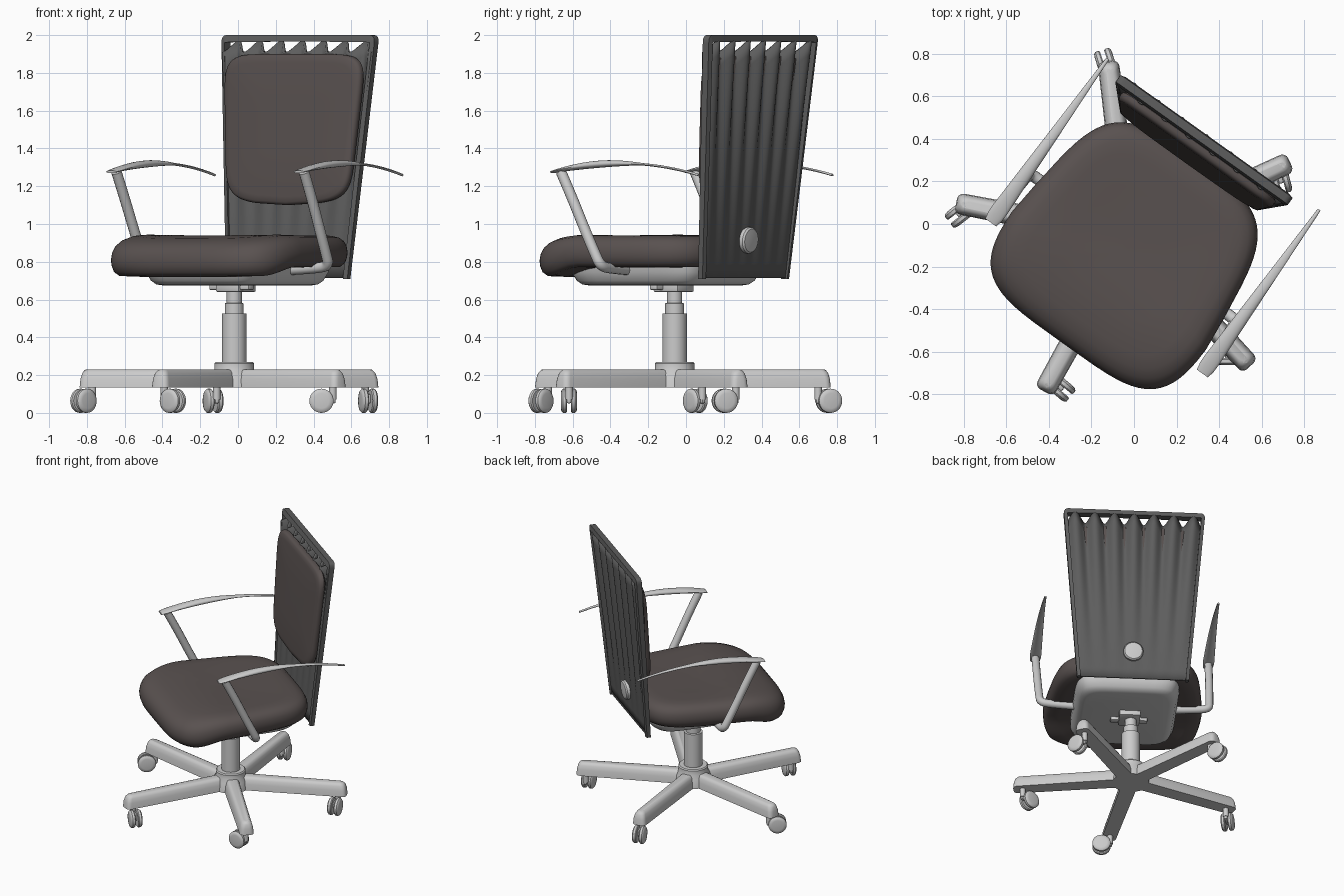
import bpy, bmesh
from math import sin, cos, pi, radians
from mathutils import Matrix, Vector

if "Cube" in bpy.data.objects:
    bpy.data.objects.remove(bpy.data.objects["Cube"])

POLE = Vector((-0.02, -0.06, 0))
BASE = Matrix.Translation(POLE)
# the upper chair is swivelled on the base
CHAIR = Matrix.Translation((0.013, -0.083, 0)) @ Matrix.Rotation(radians(-35.5), 4, 'Z')


def material(name, col):
    m = bpy.data.materials.new(name)
    m.diffuse_color = (*col, 1)
    m.use_nodes = True
    m.node_tree.nodes["Principled BSDF"].inputs["Base Color"].default_value = m.diffuse_color
    return m


FABRIC = material("fabric", (0.10, 0.083, 0.08))
PLASTIC = material("dark_plastic", (0.11, 0.11, 0.11))


def finish(name, bm, matrix, mat=None, angle=35):
    bmesh.ops.recalc_face_normals(bm, faces=bm.faces[:])
    me = bpy.data.meshes.new(name)
    bm.to_mesh(me)
    bm.free()
    ob = bpy.data.objects.new(name, me)
    bpy.context.collection.objects.link(ob)
    ob.matrix_world = matrix
    if mat:
        me.materials.append(mat)
    bpy.ops.object.select_all(action='DESELECT')
    bpy.context.view_layer.objects.active = ob
    ob.select_set(True)
    bpy.ops.object.shade_smooth_by_angle(angle=radians(angle))
    return ob


def loft(name, rings, matrix, mat=None, angle=35):
    """Skin a list of closed rings and cap both ends."""
    bm = bmesh.new()
    vs = [[bm.verts.new(p) for p in r] for r in rings]
    n = len(rings[0])
    for a, b in zip(vs, vs[1:]):
        for i in range(n):
            j = (i + 1) % n
            bm.faces.new((a[i], a[j], b[j], b[i]))
    bm.faces.new(vs[0])
    bm.faces.new(vs[-1])
    return finish(name, bm, matrix, mat, angle)


def lathe(name, profile, matrix, mat=None, n=32):
    return loft(name, [[(r * cos(2 * pi * i / n), r * sin(2 * pi * i / n), z) for i in range(n)]
                       for r, z in profile], matrix, mat)


def box(name, size, centre, matrix, bevel=0.008):
    bm = bmesh.new()
    bmesh.ops.create_cube(bm, size=1, matrix=Matrix.Translation(centre) @ Matrix.Diagonal((*size, 1)))
    bmesh.ops.bevel(bm, geom=bm.edges[:], offset=bevel, segments=2, affect='EDGES', profile=0.5)
    return finish(name, bm, matrix)


def superellipse(a, b, n, count):
    def p(c):
        return (1 if c >= 0 else -1) * abs(c) ** (2 / n)
    return [(a * p(cos(2 * pi * i / count)), b * p(sin(2 * pi * i / count))) for i in range(count)]


def clamp(x):
    return max(0.0, min(1.0, x))


def smooth(x):
    x = clamp(x)
    return x * x * (3 - 2 * x)


# ---------- five-star base ----------
def leg_ring(inset, z):
    w0, w1, tip = 0.058 - inset, 0.05 - inset, 0.83 - inset
    end = [(tip - 0.03 + 0.03 * cos(a), w1 - 0.03 + 0.03 * sin(a)) for a in (0, pi / 8, pi / 4, 3 * pi / 8, pi / 2)]
    pts = [(0, -w0)] + [(x, -y) for x, y in reversed(end)] + end + [(0, w0)]
    return [(x, y, z) for x, y in pts]


# (leg angle, caster roll direction)
for k, (ang, roll) in enumerate([(25, -75), (97, 108), (169, 218), (241, -40), (313, 180)]):
    loft(f"base_leg_{k}", [leg_ring(0, 0.135), leg_ring(0.004, 0.18), leg_ring(0.012, 0.21),
                           leg_ring(0.022, 0.225), leg_ring(0.034, 0.23)],
         BASE @ Matrix.Rotation(radians(ang), 4, 'Z'))
    # twin-wheel caster trailing from the leg tip
    a = radians(ang)
    C = BASE @ Matrix.Translation((0.765 * cos(a), 0.765 * sin(a), 0)) @ Matrix.Rotation(radians(roll), 4, 'Z')
    lathe(f"caster_stem_{k}", [(0.02, 0.07), (0.02, 0.14)], C, n=16)
    box(f"caster_bridge_{k}", (0.09, 0.024, 0.05), (0.03, 0, 0.075), C)
    for s in (-1, 1):
        W = C @ Matrix.Translation((0.06, s * 0.026, 0.064)) @ Matrix.Rotation(-s * pi / 2, 4, 'X')
        lathe(f"caster_wheel_{k}_{'l' if s > 0 else 'r'}",
              [(0.058, -0.016), (0.064, -0.01), (0.064, 0.006), (0.056, 0.014), (0.04, 0.017)], W, n=28)

lathe("base_hub", [(0.13, 0.135), (0.12, 0.2), (0.105, 0.23), (0.105, 0.262), (0.098, 0.27), (0.06, 0.27)], BASE)
lathe("gas_column", [(0.065, 0.26), (0.065, 0.525), (0.05, 0.527), (0.05, 0.58),
                     (0.04, 0.582), (0.04, 0.68)], BASE)

# ---------- tilt mechanism and seat pan ----------
box("tilt_bracket", (0.15, 0.16, 0.05), (-0.03, 0.0, 0.665), CHAIR)
box("tilt_crossbar", (0.26, 0.05, 0.03), (-0.03, -0.04, 0.665), CHAIR)
pan = superellipse(0.37, 0.43, 6, 48)
loft("seat_pan", [[(x * s, y * s - 0.03, z) for x, y in pan] for s, z in
                  [(0.8, 0.675), (0.87, 0.68), (0.93, 0.70), (0.985, 0.745), (1, 0.785)]], CHAIR)

# ---------- upholstered seat ----------
outline = superellipse(0.56, 0.53, 4.2, 72)
rings = []
for s, k in [(0.03, 0), (0.5, 0), (0.8, 0), (0.93, 0.02), (0.975, 0.13), (0.995, 0.3), (1, 0.45), (0.99, 0.63),
             (0.965, 0.78), (0.92, 0.89), (0.85, 0.96), (0.75, 0.99), (0.5, 1), (0.25, 1), (0.03, 1)]:
    ring = []
    for x, y in outline:
        x, y = x * s, y * s - 0.06
        x *= 1 - 0.15 * clamp((y + 0.2) / 0.7)
        lo = 0.77 - 0.05 * smooth((-y - 0.22) / 0.25)
        hi = 0.95 - 0.05 * clamp((-y - 0.25) / 0.33) ** 1.5 - 0.02 * (1 - s * s) * clamp((y + 0.45) / 0.4)
        ring.append((x, y, lo + k * (hi - lo)))
    rings.append(ring)
loft("seat", rings, CHAIR, FABRIC, 60)


# ---------- backrest ----------
def back_v(z):
    return 0.462 + 0.112 * (z - 0.71) / 1.29


def back_hw(z):
    return 0.395 + 0.105 * (z - 0.71) / 1.29


UC = -0.02

# pleated shell: flat at the bottom, fluted towards the top, with vents under the rim
NU, NZ = 84, 16
bm = bmesh.new()
grid = []
for j in range(NZ + 1):
    t = j / NZ
    row = []
    for i in range(NU + 1):
        u = -1 + 2 * i / NU
        wave = cos(7 * pi * u)
        z = 0.715 + t * (1.225 + 0.03 * wave)
        row.append(bm.verts.new((UC + u * (back_hw(z) - 0.01), back_v(z) + 0.024 * t ** 1.3 * wave, z)))
    grid.append(row)
for a, b in zip(grid, grid[1:]):
    for i in range(NU):
        bm.faces.new((a[i], a[i + 1], b[i + 1], b[i]))
shell = finish("back_shell", bm, CHAIR, PLASTIC)
sol = shell.modifiers.new("thickness", 'SOLIDIFY')
sol.thickness = 0.014
sol.offset = 0

# rim running up both sides and over the top, as (u, z) outer/inner pairs
half = [((back_hw(z), z), (back_hw(z) - 0.025, z)) for z in (0.71, 1.1, 1.5, 1.96)]
half += [((0.468 + 0.03 * cos(a), 1.967 + 0.033 * sin(a)), (0.47, 1.962)) for a in (pi / 8, pi / 4, 3 * pi / 8, pi / 2)]
half += [((0.2, 2.0), (0.2, 1.965))]
path = half + [((-o[0], o[1]), (-i[0], i[1])) for o, i in reversed(half)]
rings = []
for o, i in path:
    d = 0.02 + 0.008 * (o[1] - 0.71) / 1.29
    rings.append([(UC + p[0], back_v(p[1]) + q * d, p[1]) for p, q in ((o, -0.7), (o, 0.7), (i, 1), (i, -1))])
loft("back_rim", rings, CHAIR, PLASTIC)

# back cushion
pts = superellipse(1, 1, 7, 64)
rings = []
for s, d in [(0.97, 0.0), (1, -0.012), (1, -0.03), (0.99, -0.042), (0.965, -0.05), (0.9, -0.054), (0.4, -0.056), (0.02, -0.056)]:
    ring = []
    for x, y in pts:
        z = 1.5 + 0.4 * y * (1 - (1 - s) * 1.1)
        z += 0.04 * clamp(-y) * x * x * s
        ring.append((UC + x * (back_hw(z) - 0.035) * s, back_v(z) - 0.012 + d, z))
    rings.append(ring)
loft("back_cushion", rings, CHAIR, FABRIC, 50)

# round knob on the rear of the shell
KNOB = CHAIR @ Matrix.Translation((UC, back_v(0.915), 0.915)) @ Matrix.Rotation(-pi / 2 - 0.087, 4, 'X')
lathe("back_knob", [(0.07, 0.0), (0.07, 0.025), (0.062, 0.034), (0.03, 0.038)], KNOB)

# ---------- armrests ----------
for side, name in ((-1, "left"), (1, "right")):
    rings = []
    N = 24
    for i in range(N + 1):
        t = i / N
        w = (0.043 * (1 - t) + 0.008 * t) * (0.75 + 0.25 * smooth(t / 0.06))
        h = 0.006 + 0.013 * sin(pi * min(1, t * 1.6 + 0.02)) if t < 0.6 else 0.0065
        h = max(h, 0.0065)
        z = 1.268 + 0.053 * (1 - ((t - 0.46) / 0.5) ** 2)
        rings.append([(side * 0.61 + w * cos(a), -0.325 + 0.945 * t, z + h * sin(a))
                      for a in [2 * pi * k / 16 for k in range(16)]])
    loft(f"{name}_armrest", rings, CHAIR, None, 50)

    # bent tube from the armrest down and in under the seat
    cu = bpy.data.curves.new(f"{name}_arm_support", 'CURVE')
    cu.dimensions = '3D'
    cu.bevel_depth = 0.028
    cu.bevel_resolution = 4
    cu.use_fill_caps = True
    sp = cu.splines.new('NURBS')
    way = [(0.61, -0.275, 1.275), (0.608, -0.2, 1.13), (0.604, -0.12, 0.96), (0.6, -0.06, 0.84),
           (0.595, -0.03, 0.78), (0.52, -0.03, 0.765), (0.3, -0.03, 0.755)]
    sp.points.add(len(way) - 1)
    for p, (x, y, z) in zip(sp.points, way):
        p.co = (side * x, y, z, 1)
    sp.order_u = 3
    sp.use_endpoint_u = True
    sp.resolution_u = 6
    ob = bpy.data.objects.new(f"{name}_arm_support", cu)
    bpy.context.collection.objects.link(ob)
    ob.matrix_world = CHAIR
